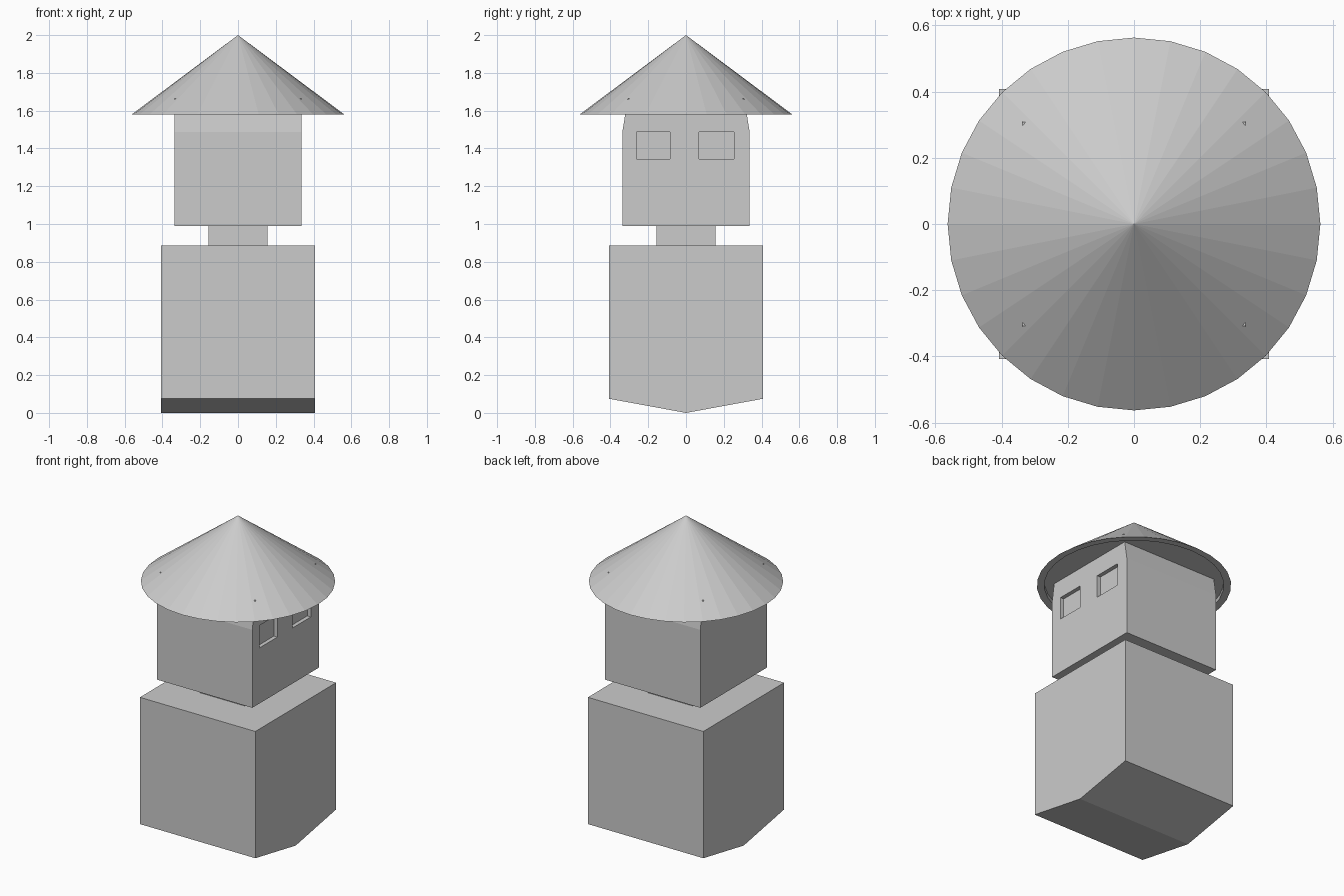
import bpy, bmesh
from mathutils import Vector

if "Cube" in bpy.data.objects:
    bpy.data.objects.remove(bpy.data.objects["Cube"])


def make_object(name, bm):
    bmesh.ops.recalc_face_normals(bm, faces=bm.faces[:])
    mesh = bpy.data.meshes.new(name)
    bm.to_mesh(mesh)
    bm.free()
    obj = bpy.data.objects.new(name, mesh)
    bpy.context.collection.objects.link(obj)
    return obj


def prism(name, profile, x0, x1):
    """Extrude a (y, z) profile along x from x0 to x1."""
    bm = bmesh.new()
    face = bm.faces.new([bm.verts.new((x0, y, z)) for y, z in profile])
    ext = bmesh.ops.extrude_face_region(bm, geom=[face])
    verts = [g for g in ext["geom"] if isinstance(g, bmesh.types.BMVert)]
    bmesh.ops.translate(bm, verts=verts, vec=(x1 - x0, 0, 0))
    return make_object(name, bm)


def rect(y0, y1, z0, z1):
    return [(y0, z0), (y1, z0), (y1, z1), (y0, z1)]


# Body with a shallow V-shaped underside
B = 0.408
prism("body", [(-B, 0.075), (0, 0), (B, 0.075), (B, 0.885), (-B, 0.885)], -B, B)

# Neck
prism("neck", rect(-0.157, 0.157, 0.885, 0.99), -0.157, 0.157)

# Head, tapering slightly at front and back near the top
H, T = 0.337, 0.308
head = prism("head", [(-H, 0.99), (H, 0.99), (H, 1.488), (T, 1.664),
                      (-T, 1.664), (-H, 1.488)], -H, H)

# Two recessed eye windows on the right face
for i, (y0, y1) in enumerate([(-0.262, -0.084), (0.07, 0.254)]):
    cutter = prism(f"window_cutter_{i + 1}", rect(y0, y1, 1.345, 1.488), H - 0.025, H + 0.1)
    cutter.hide_render = True
    cutter.hide_set(True)
    cut = head.modifiers.new(f"window_{i + 1}", "BOOLEAN")
    cut.operation = "DIFFERENCE"
    cut.solver = "EXACT"
    cut.object = cutter

# Conical roof with a flat rim and recessed underside
bm = bmesh.new()
bmesh.ops.create_cone(bm, cap_ends=True, segments=32, radius1=0.563, radius2=0, depth=0.42)
bmesh.ops.remove_doubles(bm, verts=bm.verts[:], dist=1e-5)
bmesh.ops.translate(bm, verts=bm.verts[:], vec=(0, 0, 1.79))
base = max(bm.faces, key=lambda f: len(f.verts))
bmesh.ops.inset_region(bm, faces=[base], thickness=0.043, use_even_offset=True)
base = max(bm.faces, key=lambda f: len(f.verts))
ext = bmesh.ops.extrude_face_region(bm, geom=[base])
moved = [g for g in ext["geom"] if isinstance(g, bmesh.types.BMVert)]
bmesh.ops.translate(bm, verts=moved, vec=Vector((0, 0, 0.025)))
if base.is_valid:
    bmesh.ops.delete(bm, geom=[base], context="FACES_ONLY")
make_object("roof", bm)
